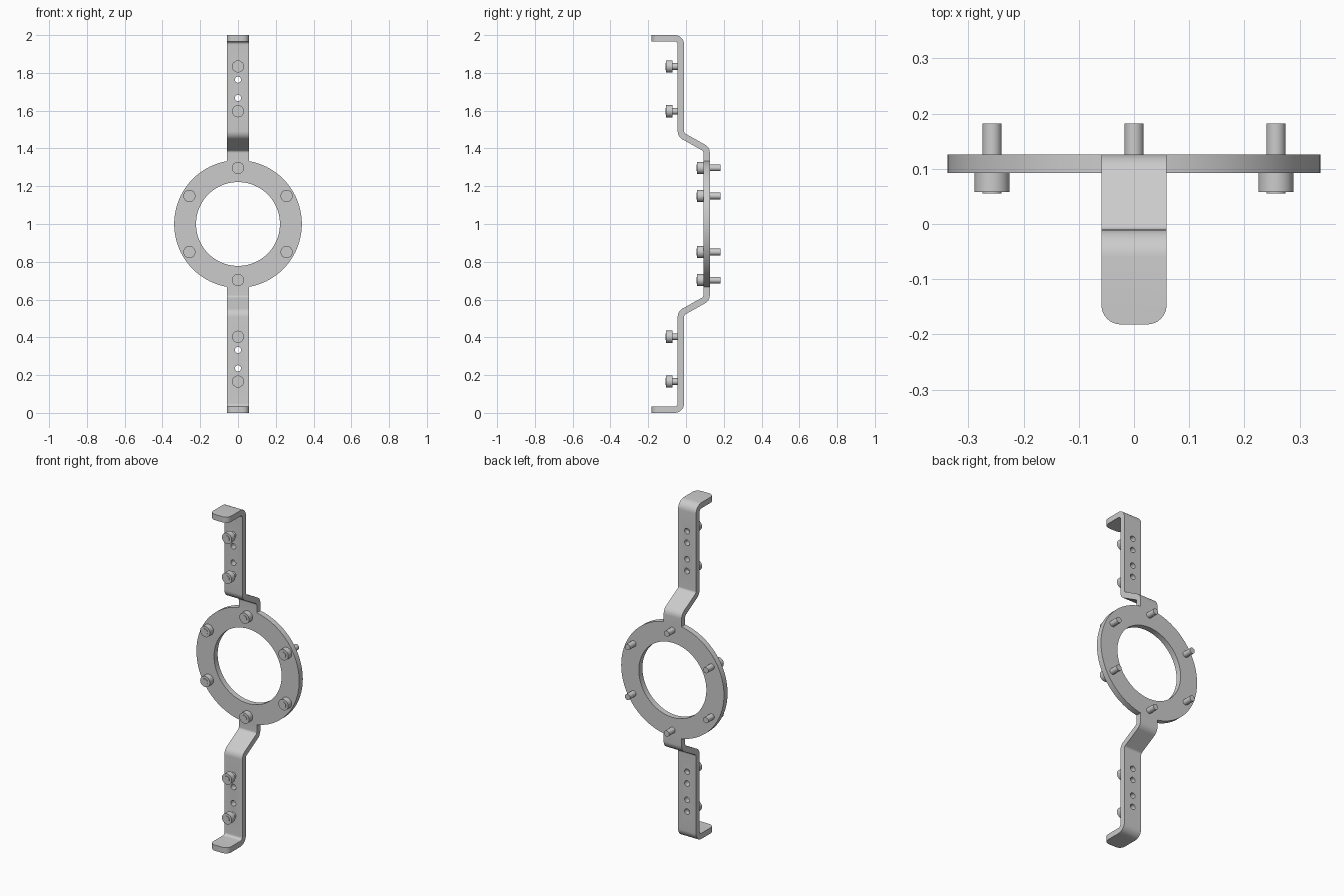
import bpy, bmesh
from math import pi, sin, cos, tan, radians
from mathutils import Vector, Matrix

if "Cube" in bpy.data.objects:
    bpy.data.objects.remove(bpy.data.objects["Cube"])

T = 0.017      # half plate thickness
W = 0.059      # half arm width
ALONG_Y = Matrix.Rotation(pi / 2, 4, 'X')


def finish(name, bm):
    bmesh.ops.recalc_face_normals(bm, faces=bm.faces)
    me = bpy.data.meshes.new(name)
    bm.to_mesh(me)
    bm.free()
    ob = bpy.data.objects.new(name, me)
    bpy.context.collection.objects.link(ob)
    return ob


def activate(ob):
    bpy.ops.object.select_all(action='DESELECT')
    ob.select_set(True)
    bpy.context.view_layer.objects.active = ob


def smooth(ob):
    activate(ob)
    bpy.ops.object.shade_smooth_by_angle(angle=radians(28))


def add_cyl(bm, x, z, y0, y1, r, seg=32, r2=None):
    bmesh.ops.create_cone(bm, cap_ends=True, segments=seg, radius1=r2 or r, radius2=r,
                          depth=y1 - y0,
                          matrix=Matrix.Translation((x, (y0 + y1) / 2, z)) @ ALONG_Y)


def cylinder(name, *args):
    bm = bmesh.new()
    add_cyl(bm, *args)
    return finish(name, bm)


def boolean(ob, other, op):
    activate(ob)
    m = ob.modifiers.new(op, 'BOOLEAN')
    m.operation, m.object, m.solver = op, other, 'EXACT'
    bpy.ops.object.modifier_apply(modifier=m.name)
    bpy.data.objects.remove(other)


def fillet(path, r, n=8):
    """Round the corners of a path; return (point, normal) pairs."""
    p = [Vector(q) for q in path]
    perp = lambda d: Vector((-d.y, d.x))
    out = [(p[0], perp((p[1] - p[0]).normalized()))]
    for a, b, c in zip(p, p[1:], p[2:]):
        d0, d1 = (b - a).normalized(), (c - b).normalized()
        turn = d0.angle(d1)
        s = 1 if d0.x * d1.y - d0.y * d1.x > 0 else -1
        start = b - d0 * r * tan(turn / 2)
        centre = start + perp(d0) * r * s
        for i in range(n + 1):
            t = turn * i / n * s
            d = Vector((d0.x * cos(t) - d0.y * sin(t), d0.x * sin(t) + d0.y * cos(t)))
            out.append((centre - perp(d) * r * s, perp(d)))
    out.append((p[-1], perp((p[-1] - p[-2]).normalized())))
    return out


# Bent strap arm: side profile (y, z above centre), flipped for the lower one
def arm(sign):
    path = fillet([(.109, .325), (.109, .396), (-.027, .472), (-.027, .983), (-.182, .983)], .033)
    outline = [p + n * T for p, n in path] + [p - n * T for p, n in reversed(path)]
    bm = bmesh.new()
    face = bm.faces.new([bm.verts.new((-W, q.x, 1 + sign * q.y)) for q in outline])
    ext = bmesh.ops.extrude_face_region(bm, geom=[face])
    bmesh.ops.translate(bm, vec=(2 * W, 0, 0),
                        verts=[v for v in ext['geom'] if isinstance(v, bmesh.types.BMVert)])
    # Rounded corners of the end tab
    tips = [e for e in bm.edges if all(v.co.y < -.18 for v in e.verts)
            and abs(e.verts[0].co.x - e.verts[1].co.x) < .001]
    bmesh.ops.bevel(bm, geom=tips, offset=.035, segments=8, profile=.5, affect='EDGES')
    return finish("arm", bm)


# Ring plate with both arms joined on
frame = cylinder("ring_bracket", 0, 1, .092, .126, .338, 96)
boolean(frame, cylinder("bore", 0, 1, .0, .2, .222, 96), 'DIFFERENCE')
for sign in (1, -1):
    boolean(frame, arm(sign), 'UNION')

# Row of holes in each arm
bolt_h, hole_h = (.597, .834), (.667, .764)
cut = bmesh.new()
for sign in (1, -1):
    for h in bolt_h + hole_h:
        add_cyl(cut, 0, 1 + sign * h, -.08, .03, .0165, 24)
boolean(frame, finish("hole_cutter", cut), 'DIFFERENCE')
smooth(frame)


# Bolt: round head with the shaft showing through it
def bolt(name, x, z, y_head, y_end):
    bm = bmesh.new()
    add_cyl(bm, x, z, y_head, y_head + .034, .032)
    add_cyl(bm, x, z, y_head - .003, y_end, .0175, 24)
    smooth(finish(name, bm))


for i in range(6):
    a = pi / 2 + i * pi / 3
    bolt("ring_bolt", .297 * cos(a), 1 + .297 * sin(a), .058, .182)
for sign in (1, -1):
    for h in bolt_h:
        bolt("arm_bolt", 0, 1 + sign * h, -.105, -.041)
